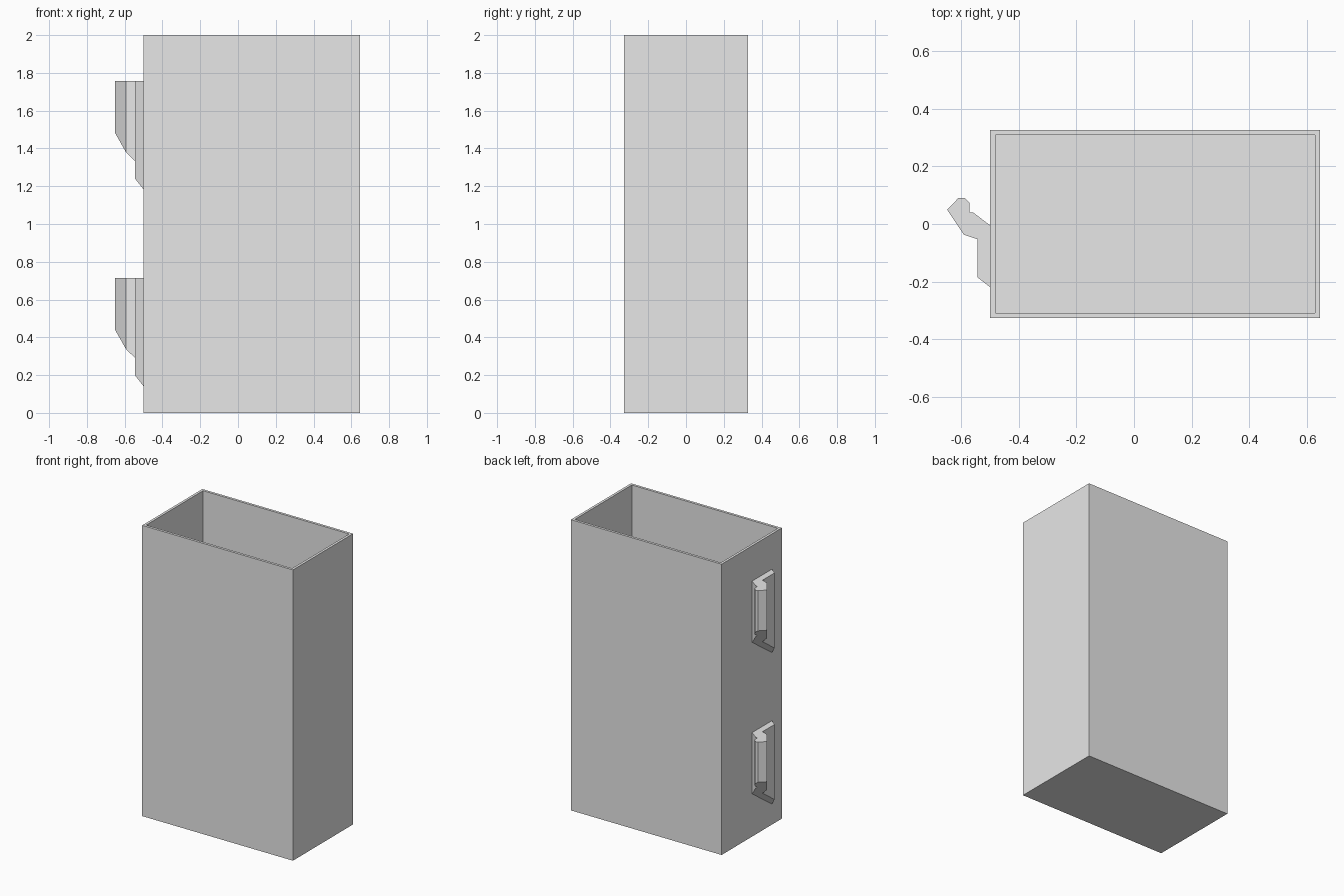
import bpy
import bmesh

cube = bpy.data.objects.get("Cube")
if cube:
    bpy.data.objects.remove(cube, do_unlink=True)

grey = bpy.data.materials.new("light_grey")
grey.use_nodes = True
colour = (0.8, 0.8, 0.8, 1.0)
grey.diffuse_color = colour
grey.node_tree.nodes["Principled BSDF"].inputs["Base Color"].default_value = colour


def add_object(name, bm):
    bmesh.ops.recalc_face_normals(bm, faces=bm.faces)
    mesh = bpy.data.meshes.new(name)
    bm.to_mesh(mesh)
    bm.free()
    mesh.materials.append(grey)
    obj = bpy.data.objects.new(name, mesh)
    bpy.context.collection.objects.link(obj)
    return obj


# Open box: inset the top face and sink it to form the walls and floor
LEFT, RIGHT, DEPTH, HEIGHT, WALL = -0.5, 0.647, 0.654, 2.0, 0.025
bm = bmesh.new()
bmesh.ops.create_cube(bm, size=1)
for v in bm.verts:
    v.co.x = LEFT if v.co.x < 0 else RIGHT
    v.co.y *= DEPTH
    v.co.z = HEIGHT if v.co.z > 0 else 0
top = max(bm.faces, key=lambda f: f.calc_center_median().z)
bmesh.ops.inset_region(bm, faces=[top], thickness=WALL)
walls = bmesh.ops.extrude_discrete_faces(bm, faces=[top])
for v in walls["faces"][0].verts:
    v.co.z = WALL
add_object("box", bm)

# Side hooks: constant outline with a flat top and a 45 degree sloping underside
OUTLINE = [(-0.5, -0.005), (-0.558, 0.039), (-0.572, 0.041), (-0.572, 0.073),
           (-0.59, 0.091), (-0.61, 0.091), (-0.65, 0.05), (-0.592, -0.037),
           (-0.545, -0.053), (-0.545, -0.185), (-0.5, -0.22)]


def add_hook(name, top_z):
    bm = bmesh.new()
    upper = [bm.verts.new((x, y, top_z)) for x, y in OUTLINE]
    lower = [bm.verts.new((x, y, top_z - 0.425 + 0.707 * (y - x - 0.49)))
             for x, y in OUTLINE]
    bm.faces.new(upper)
    bm.faces.new(lower[::-1])
    for i in range(len(OUTLINE)):
        j = (i + 1) % len(OUTLINE)
        bm.faces.new((upper[i], lower[i], lower[j], upper[j]))
    add_object(name, bm)


add_hook("upper_hook", 1.757)
add_hook("lower_hook", 0.715)
